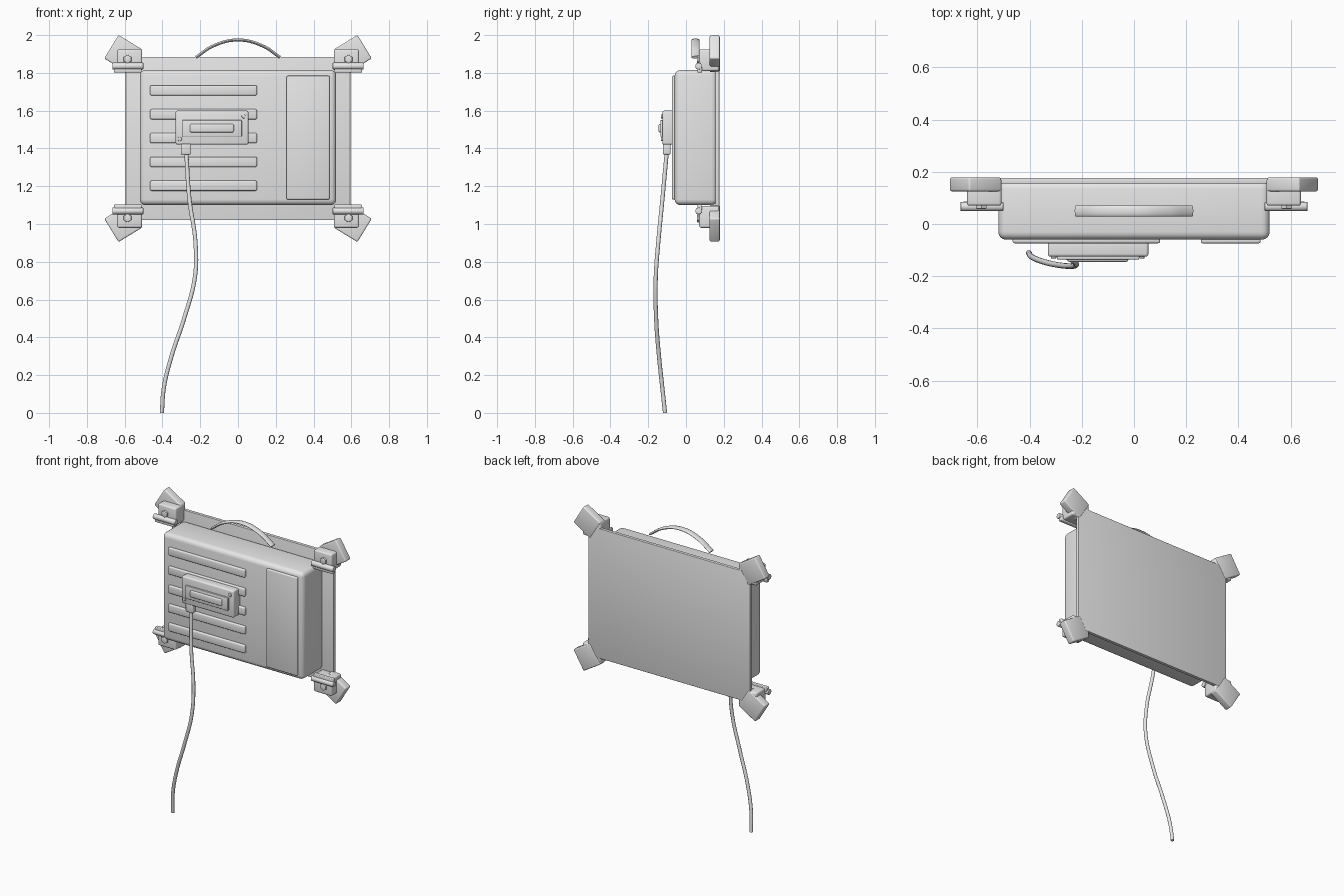
import bpy, bmesh, math
from mathutils import Matrix, Vector

cube = bpy.data.objects.get("Cube")
if cube:
    bpy.data.objects.remove(cube, do_unlink=True)

grey = bpy.data.materials.new("light_grey")
grey.use_nodes = True
grey.diffuse_color = (0.8, 0.8, 0.8, 1)
grey.node_tree.nodes["Principled BSDF"].inputs["Base Color"].default_value = (0.8, 0.8, 0.8, 1)


def finish(name, bm):
    mesh = bpy.data.meshes.new(name)
    bm.to_mesh(mesh)
    bm.free()
    mesh.materials.append(grey)
    obj = bpy.data.objects.new(name, mesh)
    bpy.context.collection.objects.link(obj)
    bpy.ops.object.select_all(action='DESELECT')
    obj.select_set(True)
    bpy.context.view_layer.objects.active = obj
    bpy.ops.object.shade_smooth_by_angle(angle=math.radians(40))
    return obj


def box(name, x, y, z, bevel=0.005, tilt=0, segments=3):
    """Rounded box from (min, max) ranges, tilted about the y axis."""
    size = [r[1] - r[0] for r in (x, y, z)]
    centre = Vector([(r[0] + r[1]) / 2 for r in (x, y, z)])
    bm = bmesh.new()
    bmesh.ops.create_cube(bm, size=1)
    bmesh.ops.scale(bm, vec=size, verts=bm.verts)
    if bevel:
        bmesh.ops.bevel(bm, geom=bm.edges[:], offset=bevel, segments=segments,
                        profile=0.5, affect='EDGES')
    bm.transform(Matrix.Translation(centre) @ Matrix.Rotation(tilt, 4, 'Y'))
    return finish(name, bm)


def cylinder(name, centre, radius, length, axis, sides=20, bevel=0.003):
    bm = bmesh.new()
    bmesh.ops.create_cone(bm, cap_ends=True, segments=sides, radius1=radius,
                          radius2=radius, depth=length)
    rims = [e for e in bm.edges if abs(e.verts[0].co.z - e.verts[1].co.z) < 1e-5]
    bmesh.ops.bevel(bm, geom=rims, offset=bevel, segments=2, profile=0.5, affect='EDGES')
    turn = {'X': Matrix.Rotation(math.pi / 2, 4, 'Y'),
            'Y': Matrix.Rotation(math.pi / 2, 4, 'X'), 'Z': Matrix()}[axis]
    bm.transform(Matrix.Translation(centre) @ turn)
    return finish(name, bm)


def tube(name, points, radius):
    curve = bpy.data.curves.new(name, 'CURVE')
    curve.dimensions = '3D'
    curve.bevel_depth = radius
    curve.bevel_resolution = 4
    curve.use_fill_caps = True
    curve.resolution_u = 8
    spline = curve.splines.new('BEZIER')
    spline.bezier_points.add(len(points) - 1)
    for p, co in zip(spline.bezier_points, points):
        p.co = co
        p.handle_left_type = p.handle_right_type = 'AUTO'
    curve.materials.append(grey)
    obj = bpy.data.objects.new(name, curve)
    bpy.context.collection.objects.link(obj)
    return obj


# Back plate and housing
box("back_plate", (-0.595, 0.595), (0.155, 0.177), (1.02, 1.885), 0.003)
box("housing", (-0.52, 0.52), (-0.06, 0.165), (1.1, 1.815), 0.03, segments=4)

# Front ribs and side panel
for i in range(5):
    z = 1.707 - i * 0.126
    box(f"front_rib_{i + 1}", (-0.465, 0.1), (-0.074, -0.05), (z - 0.027, z + 0.027), 0.008)
box("front_panel", (0.257, 0.485), (-0.074, -0.05), (1.13, 1.785), 0.007)

# Connector with stepped face and screws
box("connector_base", (-0.33, 0.055), (-0.125, -0.05), (1.42, 1.6), 0.01)
box("connector_face", (-0.295, 0.02), (-0.136, -0.11), (1.463, 1.55), 0.004)
box("connector_bar", (-0.255, -0.022), (-0.145, -0.12), (1.485, 1.53), 0.008)
for i, (x, z) in enumerate([(-0.308, 1.45), (0.03, 1.57)]):
    cylinder(f"connector_screw_{i + 1}", (x, -0.125, z), 0.011, 0.014, 'Y')

# Cable and its collar
box("cable_collar", (-0.303, -0.248), (-0.122, -0.082), (1.368, 1.43), 0.006)
tube("cable", [(-0.275, -0.1, 1.4), (-0.257, -0.125, 1.13), (-0.225, -0.147, 0.9),
               (-0.228, -0.16, 0.72), (-0.285, -0.158, 0.5), (-0.352, -0.143, 0.3),
               (-0.393, -0.125, 0.13), (-0.403, -0.111, 0)], 0.011)

# Flat carrying strap
strap = tube("carrying_handle", [(-0.223, 0, 1.882), (-0.13, 0, 1.943), (0, 0, 1.974),
                                 (0.13, 0, 1.943), (0.223, 0, 1.882)], 0.008)
strap.location.y = 0.05
strap.scale.y = 2.7

# Corner clamps, mirrored left-right and top-bottom
MID = 1.4525
for side, sx in (("left", 1), ("right", -1)):
    for level, sz in (("upper", 1), ("lower", -1)):
        tag = f"{level}_{side}"

        def xs(a, b):
            return tuple(sorted((sx * a, sx * b)))

        def zs(a, b):
            return tuple(sorted((MID + sz * (a - MID), MID + sz * (b - MID))))

        box(f"{tag}_corner_pad", xs(0.535, 0.681), (0.125, 0.179), zs(1.828, 1.973), 0.008,
            tilt=-sx * sz * math.radians(31.5))
        box(f"{tag}_clamp_block", xs(0.508, 0.64), (0.07, 0.176), zs(1.81, 1.925), 0.01)
        box(f"{tag}_clamp_lip", xs(0.51, 0.657), (0.06, 0.086), zs(1.802, 1.83), 0.005)
        z = MID + sz * (1.836 - MID)
        cylinder(f"{tag}_clamp_rod", (sx * 0.583, 0.067, z), 0.018, 0.164, 'X')
        z = MID + sz * (1.873 - MID)
        cylinder(f"{tag}_clamp_bolt", (sx * 0.585, 0.07, z), 0.023, 0.024, 'Y', sides=6)
